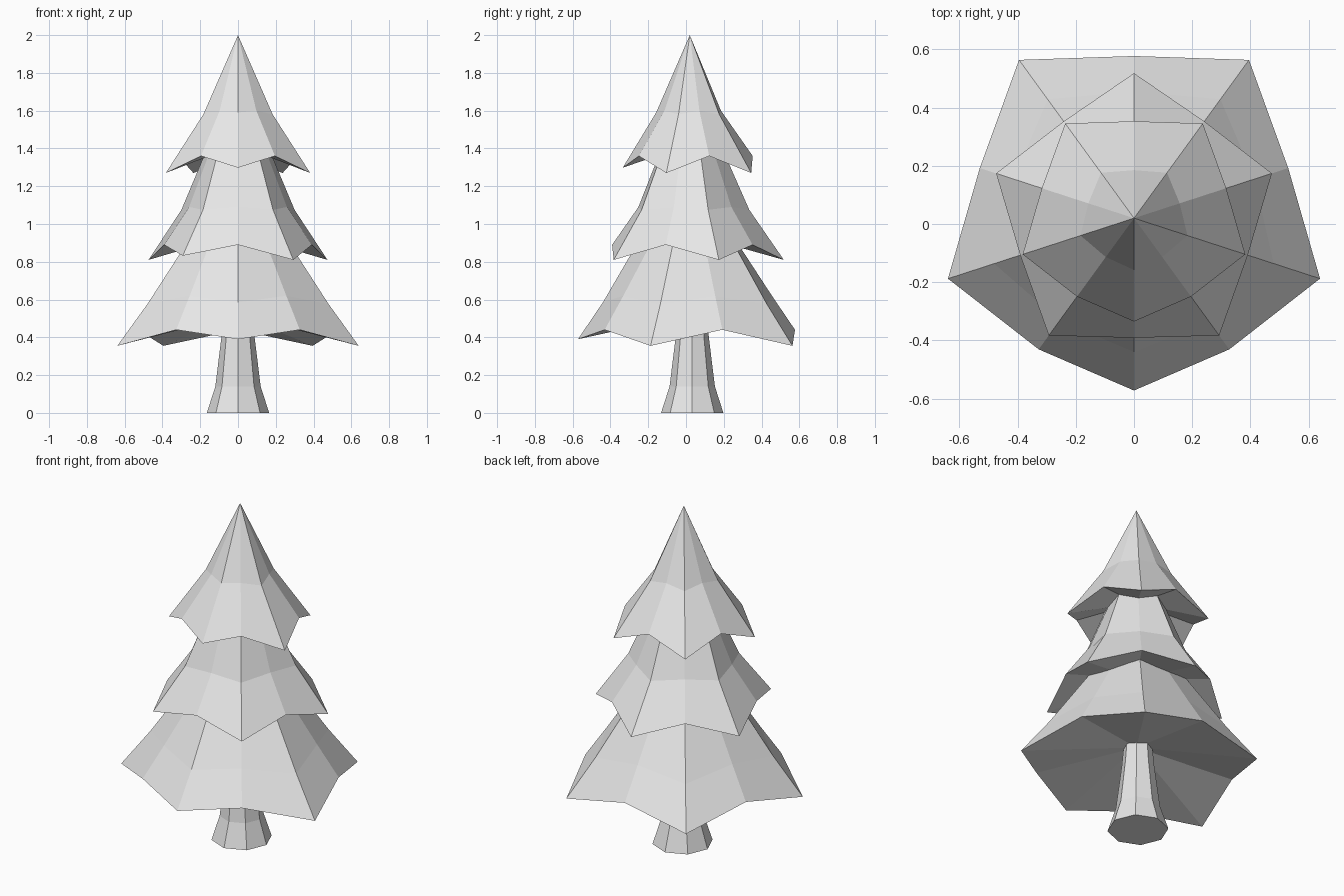
import bpy, math

cube = bpy.data.objects.get("Cube")
if cube:
    bpy.data.objects.remove(cube)

grey = bpy.data.materials.new("light grey")
grey.use_nodes = True
colour = (0.8, 0.8, 0.8, 1)
grey.diffuse_color = colour
grey.node_tree.nodes["Principled BSDF"].inputs["Base Color"].default_value = colour

AXIS_Y = 0.02


def loft(name, rings, bottom, top, centre_y):
    """Skin equal rings of points, closing each end with a fan to a point."""
    n = len(rings[0])
    verts = [p for ring in rings for p in ring] + [(0, centre_y, bottom), (0, centre_y, top)]
    low, high = len(verts) - 2, len(verts) - 1
    last = (len(rings) - 1) * n
    faces = []
    for i in range(n):
        j = (i + 1) % n
        for r in range(0, last, n):
            faces.append((r + i, r + j, r + n + j, r + n + i))
        faces.append((low, j, i))
        faces.append((last + i, last + j, high))
    mesh = bpy.data.meshes.new(name)
    mesh.from_pydata(verts, [], faces)
    mesh.materials.append(grey)
    obj = bpy.data.objects.new(name, mesh)
    bpy.context.collection.objects.link(obj)


def star(start, tip, valley, raised=None, pull=0, lift=0):
    """Ten points alternating between tips and valleys, given as (radius, height)."""
    points = []
    for i in range(10):
        r, z = valley if i % 2 else tip
        if i == raised:
            r, z = r - pull, z + lift
        a = math.radians(start + 36 * i)
        points.append((r * math.cos(a), AXIS_Y + r * math.sin(a), z))
    return points


# Trunk with a flared foot
trunk = []
for r, z in ((0.165, 0), (0.12, 0.14), (0.088, 0.4), (0.075, 0.55)):
    trunk.append([(r * math.cos(k * math.pi / 4), 0.033 + r * math.sin(k * math.pi / 4), z)
                  for k in range(8)])
loft("trunk", trunk, 0, 0.55, 0.033)

# Lower branches, one tip at the front
loft("lower_branches", [
    star(-90, (0.672, 0.355), (0.557, 0.44), 0, 0.08, 0.035),
    star(-90, (0.505, 0.575), (0.435, 0.62), 0, 0.045, 0.01),
    star(-90, (0.23, 0.98), (0.20, 0.98)),
], 0.52, 1.05, AXIS_Y)

# Middle branches, one tip at the back
loft("middle_branches", [
    star(90, (0.498, 0.81), (0.411, 0.89), 4, 0.0, 0.022),
    star(90, (0.315, 1.075), (0.272, 1.09)),
    star(90, (0.15, 1.45), (0.13, 1.45)),
], 0.95, 1.5, AXIS_Y)

# Top branches, rising to a point
loft("top_branches", [
    star(-90, (0.402, 1.27), (0.333, 1.36), 0, 0.047, 0.028),
    star(-90, (0.193, 1.58), (0.165, 1.60), 0, 0.015, 0.01),
], 1.42, 2, AXIS_Y)
